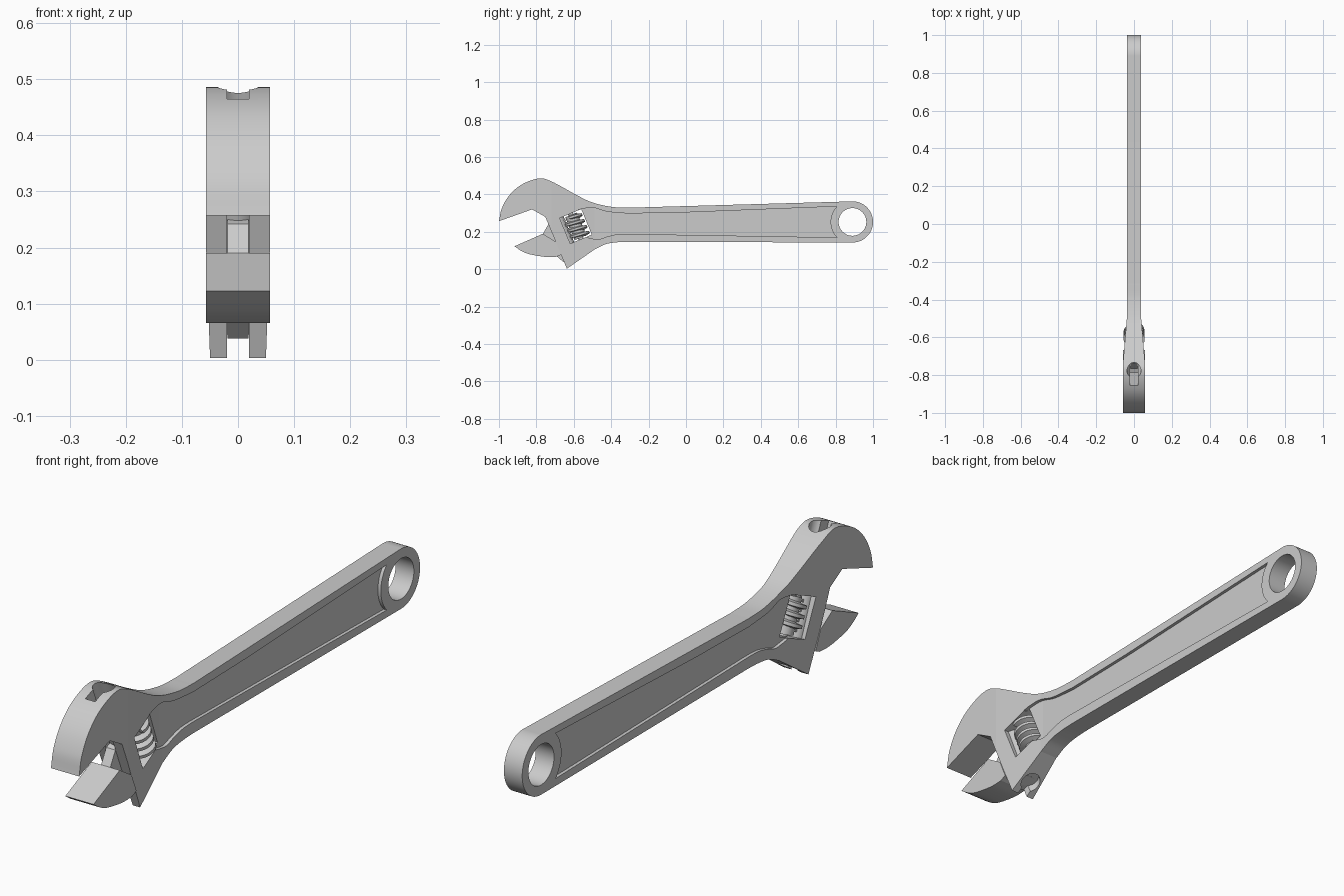
import bpy, bmesh, math
from mathutils import Matrix, Vector

if "Cube" in bpy.data.objects:
    bpy.data.objects.remove(bpy.data.objects["Cube"])

# Slide frame of the jaw: local X = thickness, Y = backwards into head, Z = slide direction
T = math.radians(22.5)
C, S = math.cos(T), math.sin(T)
SLIDE = Matrix(((1, 0, 0, 0), (0, C, -S, -0.637), (0, S, C, 0.003), (0, 0, 0, 1)))
CHANNEL = 0.055            # depth of the rod channel behind the head face
WORM = (0.131, 0.191)      # worm centre in the slide frame


def to_object(name, bm):
    bmesh.ops.recalc_face_normals(bm, faces=bm.faces[:])
    me = bpy.data.meshes.new(name)
    bm.to_mesh(me)
    bm.free()
    ob = bpy.data.objects.new(name, me)
    bpy.context.collection.objects.link(ob)
    return ob


def prism(name, pts, lo, hi, axis='X'):
    """Extrude a (y, z) outline along x, or an (x, y) outline along z."""
    bm = bmesh.new()
    place = (lambda p, h: (h, p[0], p[1])) if axis == 'X' else (lambda p, h: (p[0], p[1], h))
    a = [bm.verts.new(place(p, lo)) for p in pts]
    b = [bm.verts.new(place(p, hi)) for p in pts]
    bm.faces.new(a)
    bm.faces.new(b[::-1])
    for i in range(len(pts)):
        j = (i + 1) % len(pts)
        bm.faces.new((a[i], b[i], b[j], a[j]))
    return to_object(name, bm)


def slide_box(name, x, y0, y1, z0, z1):
    ob = prism(name, [(y0, z0), (y1, z0), (y1, z1), (y0, z1)], -x, x)
    ob.data.transform(SLIDE)
    return ob


def add_cylinder(bm, r, y, z0, z1, n=96):
    bmesh.ops.create_cone(bm, cap_ends=True, segments=n, radius1=r, radius2=r, depth=z1 - z0,
                          matrix=Matrix.Translation((0, y, (z0 + z1) / 2)))


def slide_cylinder(name, r, y, z0, z1):
    bm = bmesh.new()
    add_cylinder(bm, r, y, z0, z1)
    bm.transform(SLIDE)
    return to_object(name, bm)


def spline(pts, n=8):
    """Smooth curve through the points."""
    p = [Vector(q) for q in pts]
    p = [2 * p[0] - p[1]] + p + [2 * p[-1] - p[-2]]
    out = []
    for i in range(1, len(p) - 2):
        a, b, c, d = p[i - 1:i + 3]
        for k in range(n):
            t = k / n
            out.append(0.5 * (2 * b + (c - a) * t + (2 * a - 5 * b + 4 * c - d) * t * t
                              + (3 * b - a - 3 * c + d) * t ** 3))
    return out + [p[-2]]


def arc(cy, cz, r, a0, a1, n):
    return [(cy + r * math.cos(math.radians(a0 + (a1 - a0) * i / n)),
             cz + r * math.sin(math.radians(a0 + (a1 - a0) * i / n))) for i in range(n + 1)]


def boolean(ob, cutter, op='DIFFERENCE'):
    m = ob.modifiers.new('cut', 'BOOLEAN')
    m.operation, m.object, m.solver = op, cutter, 'EXACT'
    bpy.context.view_layer.objects.active = ob
    bpy.ops.object.modifier_apply(modifier=m.name)
    bpy.data.objects.remove(cutter)


def smooth(ob, angle):
    bpy.ops.object.select_all(action='DESELECT')
    ob.select_set(True)
    bpy.context.view_layer.objects.active = ob
    bpy.ops.object.shade_smooth_by_angle(angle=math.radians(angle))


def plan(inset):
    """Thickness seen from above: thick head tapering to a thinner handle."""
    half = [(0.057, -1.1), (0.057, -0.72), (0.037, -0.49), (0.037, 1.1)]
    half = [(x - inset, y) for x, y in half]
    return prism('plan', half + [(-x, y) for x, y in half[::-1]], -0.2, 0.8, 'Z')


# Handle and fixed jaw
outline = spline([(-1.0, 0.257), (-0.985, 0.325), (-0.945, 0.395), (-0.88, 0.452), (-0.79, 0.485),
                  (-0.72, 0.47), (-0.58, 0.394), (-0.5, 0.357), (-0.4, 0.334), (-0.31, 0.329)])
outline += arc(0.89, 0.253, 0.11, 90, -90, 64)
outline += spline([(-0.31, 0.147), (-0.37, 0.144), (-0.43, 0.134), (-0.487, 0.107)])
outline += [(-0.637, 0.003), (-0.752, 0.28), (-0.823, 0.32)]
body = prism('handle_and_fixed_jaw', outline, -0.08, 0.08)
boolean(body, plan(0), 'INTERSECT')

# Shallow recess on both sides of the handle
recess = spline([(-0.575, 0.318), (-0.54, 0.326), (-0.49, 0.328), (-0.42, 0.308), (-0.31, 0.298)], 6)
recess += [(0.0, 0.304)] + arc(0.89, 0.253, 0.117, 135, 225, 30)
recess += spline([(-0.2, 0.187), (-0.35, 0.188), (-0.42, 0.175), (-0.47, 0.16), (-0.53, 0.17)], 6)
pocket = prism('recess', recess, -0.1, 0.1)
boolean(pocket, plan(0.012))
boolean(body, pocket)

# Hanging hole, worm window, rod channel and tongue slot
boolean(body, prism('hole', arc(0.89, 0.253, 0.074, 0, 356.25, 95), -0.1, 0.1))
boolean(body, slide_box('window', 0.1, 0.068, 0.193, 0.117, 0.265))
boolean(body, slide_cylinder('channel', 0.037, CHANNEL, -0.15, 0.7))
boolean(body, slide_box('slot', 0.02, -0.024, CHANNEL, -0.15, 0.7))
smooth(body, 4.5)

# Movable jaw
jaw = prism('movable_jaw', [(-0.765, 0.19), (-0.697, 0.147), (-0.668, 0.078)]
            + spline([(-0.692, 0.067), (-0.75, 0.066), (-0.835, 0.08), (-0.88, 0.098), (-0.917, 0.123)]),
            -0.057, 0.057)
smooth(jaw, 12)

# Thin tongue joining the jaw to the sliding rod
prism('jaw_tongue', [(-0.765, 0.19), (-0.735, 0.242), (-0.68, 0.262), (-0.59, 0.06),
                     (-0.655, 0.038), (-0.69, 0.068)], -0.0185, 0.0185)
rod = slide_cylinder('jaw_rod', 0.0355, CHANNEL, 0.035, 0.275)
smooth(rod, 12)

# Rack teeth on the rod
PITCH = 0.034
for i in range(4):
    z = WORM[1] + (i - 1.5) * PITCH
    slide_box('rack_tooth_%d' % (i + 1), 0.02, CHANNEL, 0.094, z - 0.005, z + 0.005)

# Worm screw: core, pin and helical thread
bm = bmesh.new()
add_cylinder(bm, 0.034, 0, -0.066, 0.066, 48)
add_cylinder(bm, 0.014, 0, -0.08, 0.08, 32)
prev = None
turns, steps = 3.3, 160
for i in range(steps + 1):
    a = 2 * math.pi * turns * i / steps
    h = (i / steps - 0.5) * turns * PITCH
    ring = [bm.verts.new((r * math.sin(a), r * math.cos(a), h + w))
            for r, w in ((0.03, -0.0115), (0.056, -0.006), (0.056, 0.006), (0.03, 0.0115))]
    if prev:
        for k in range(4):
            bm.faces.new((prev[k], prev[(k + 1) % 4], ring[(k + 1) % 4], ring[k]))
    if i in (0, steps):
        bm.faces.new(ring)
    prev = ring
bm.transform(SLIDE @ Matrix.Translation((0, WORM[0], WORM[1])))
smooth(to_object('worm_screw', bm), 30)
